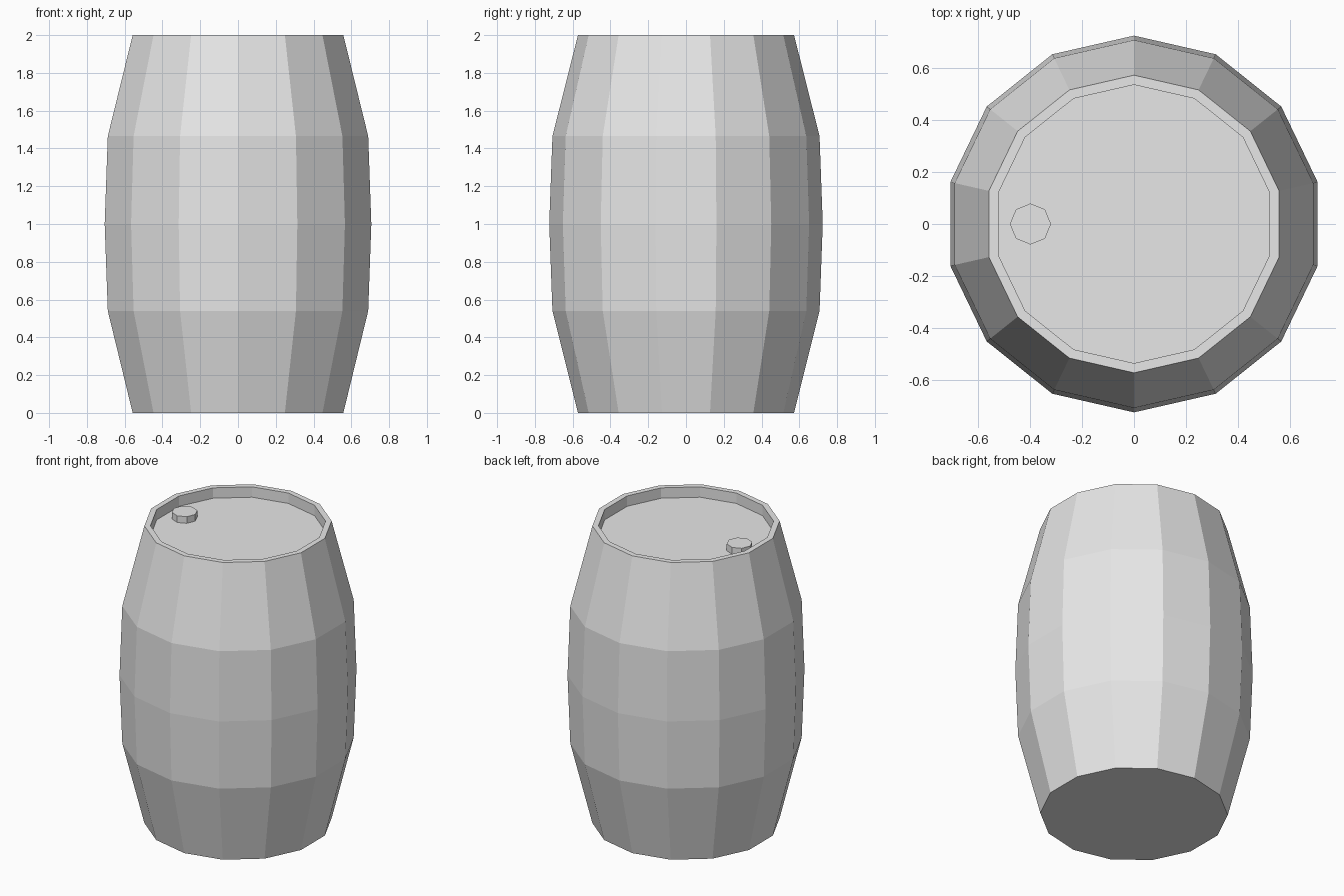
import bpy
import bmesh
from math import cos, sin, pi

cube = bpy.data.objects.get("Cube")
if cube:
    bpy.data.objects.remove(cube, do_unlink=True)

grey = bpy.data.materials.new("light_grey")
grey.use_nodes = True
grey.diffuse_color = (0.8, 0.8, 0.8, 1)
grey.node_tree.nodes["Principled BSDF"].inputs["Base Color"].default_value = (0.8, 0.8, 0.8, 1)


def lathe(name, profile, sides, centre=(0, 0)):
    """Sweep (radius, height) points into a faceted solid closed at both ends."""
    bm = bmesh.new()
    rings = []
    for radius, z in profile:
        angles = [pi / 2 + 2 * pi * i / sides for i in range(sides)]
        rings.append([bm.verts.new((radius * cos(a), radius * sin(a), z)) for a in angles])
    for low, high in zip(rings, rings[1:]):
        for i in range(sides):
            j = (i + 1) % sides
            bm.faces.new((low[i], low[j], high[j], high[i]))
    bm.faces.new(rings[0][::-1])
    bm.faces.new(rings[-1])
    mesh = bpy.data.meshes.new(name)
    bm.to_mesh(mesh)
    bm.free()
    mesh.materials.append(grey)
    obj = bpy.data.objects.new(name, mesh)
    obj.location = (*centre, 0)
    bpy.context.collection.objects.link(obj)
    return obj


LID_Z = 1.93

# Bulging body with a raised rim around the sunken lid
lathe("barrel_body", [(0.572, 0), (0.707, 0.54), (0.724, 1), (0.707, 1.465),
                      (0.572, 2), (0.535, 2), (0.535, LID_Z)], 14)

# Small filler cap near the edge of the lid
lathe("filler_cap", [(0.079, LID_Z), (0.079, 1.975)], 8, centre=(-0.398, 0))
